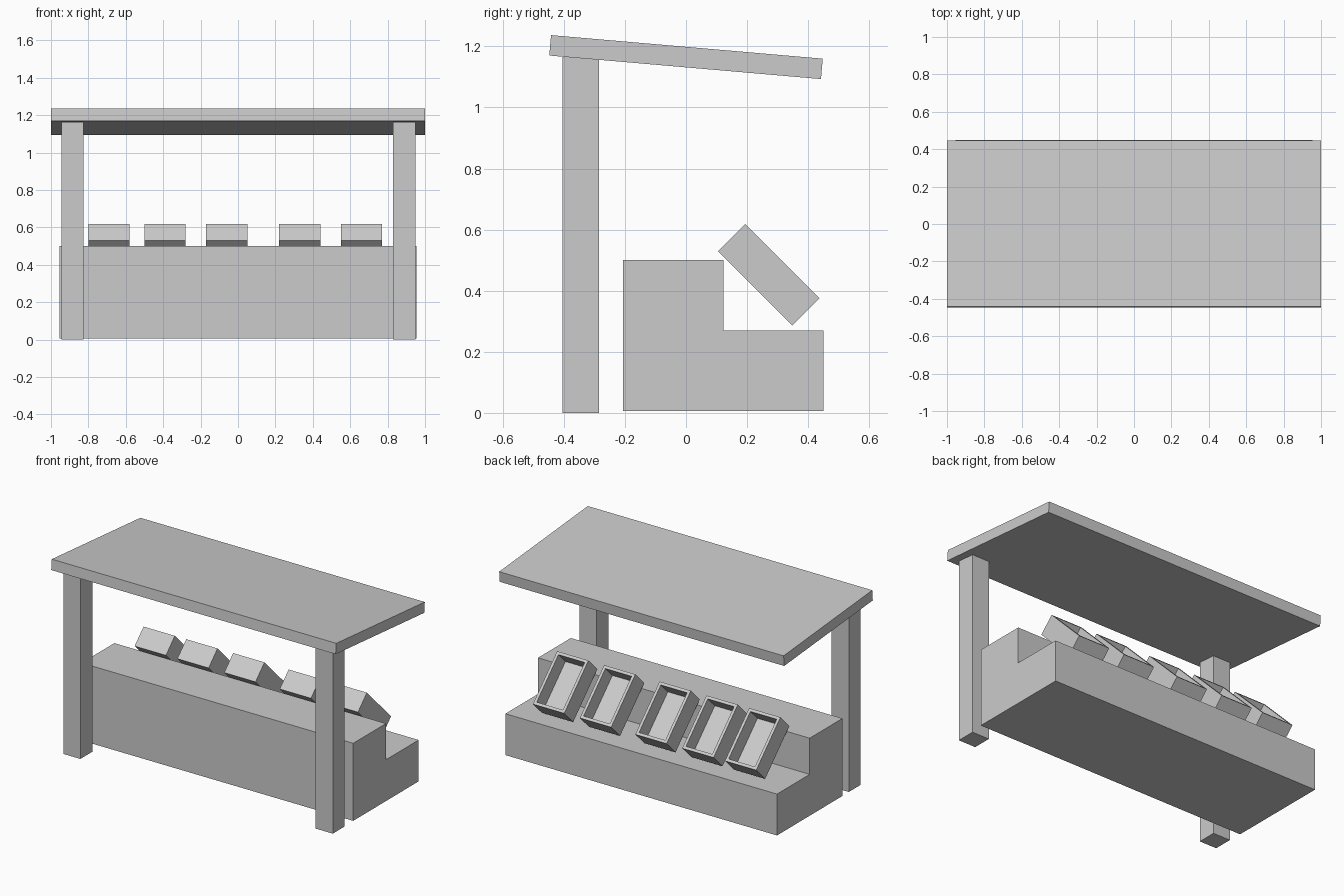
import bpy, bmesh
from math import radians

if "Cube" in bpy.data.objects:
    bpy.data.objects.remove(bpy.data.objects["Cube"])


def finish(bm, name, loc=(0, 0, 0), tilt=0):
    bmesh.ops.recalc_face_normals(bm, faces=bm.faces[:])
    me = bpy.data.meshes.new(name)
    bm.to_mesh(me)
    bm.free()
    ob = bpy.data.objects.new(name, me)
    ob.location = loc
    ob.rotation_euler.x = radians(tilt)
    bpy.context.collection.objects.link(ob)
    return ob


def block(size):
    bm = bmesh.new()
    bmesh.ops.create_cube(bm, size=1)
    bmesh.ops.scale(bm, vec=size, verts=bm.verts[:])
    return bm


# Sloping roof slab
finish(block((2.0, 0.893, 0.067)), "roof", (0, 0, 1.165), -4.95)

# Two posts under the front edge of the roof
for name, x in (("left_post", -0.885), ("right_post", 0.89)):
    finish(block((0.12, 0.12, 1.165)), name, (x, -0.345, 0.5825))

# Stepped counter: side profile extruded along x
profile = [(-0.207, 0.007), (0.45, 0.007), (0.45, 0.27),
           (0.122, 0.27), (0.122, 0.5), (-0.207, 0.5)]
bm = bmesh.new()
face = bm.faces.new([bm.verts.new((-0.955, y, z)) for y, z in profile])
ext = bmesh.ops.extrude_face_region(bm, geom=[face])
moved = [v for v in ext["geom"] if isinstance(v, bmesh.types.BMVert)]
bmesh.ops.translate(bm, vec=(1.91, 0, 0), verts=moved)
# close the starting end if the extrusion removed it
bmesh.ops.holes_fill(bm, edges=bm.edges[:])
finish(bm, "stepped_counter")

# Open display crates leaning on the step
for i, x in enumerate((-0.69, -0.39, -0.06, 0.33, 0.66)):
    bm = block((0.22, 0.344, 0.127))
    top = max(bm.faces, key=lambda f: f.calc_center_median().z)
    bmesh.ops.inset_region(bm, faces=[top], thickness=0.025)
    inner = bmesh.ops.extrude_discrete_faces(bm, faces=[top])["faces"][0]
    bmesh.ops.translate(bm, vec=(0, 0, -0.1), verts=inner.verts[:])
    finish(bm, f"crate_{i + 1}", (x, 0.271, 0.4525), -45)
